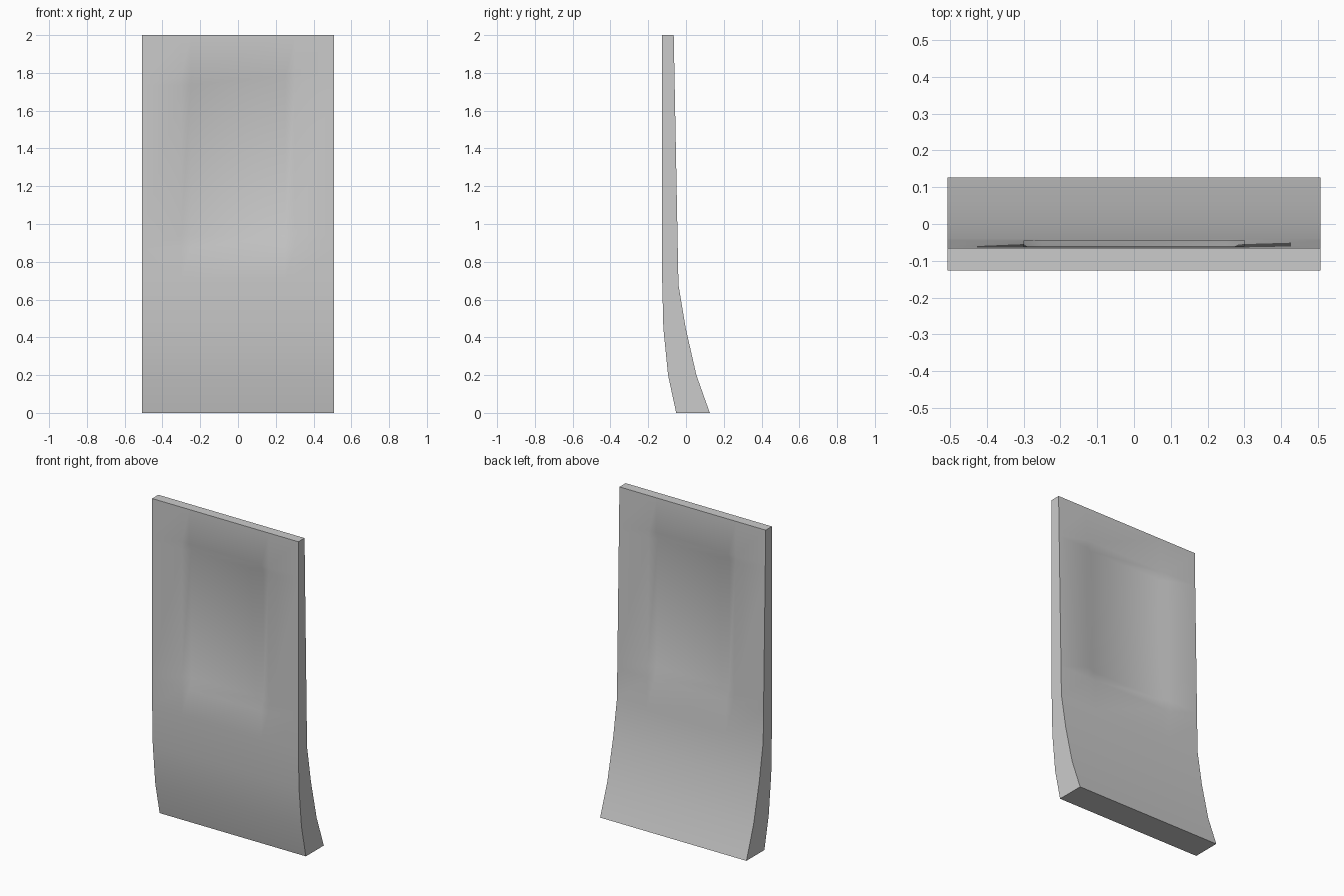
import bpy, bmesh

if "Cube" in bpy.data.objects:
    bpy.data.objects.remove(bpy.data.objects["Cube"])

# Curved panel side profiles as (z, y)
FRONT = [(0, -0.052), (0.2, -0.095), (0.45, -0.12), (0.7, -0.126), (2, -0.126)]
BACK = [(0, 0.126), (0.2, 0.055), (0.45, -0.002), (0.68, -0.04), (2, -0.065)]
XS = [-0.507, -0.3, -0.25, 0.25, 0.3, 0.507]
RECESS_Z = [0.87, 0.94, 1.735, 1.785]
DEPTH = 0.02


def lerp_profile(profile, z):
    for (z0, y0), (z1, y1) in zip(profile, profile[1:]):
        if z <= z1:
            return y0 + (y1 - y0) * (z - z0) / (z1 - z0)
    return profile[-1][1]


def surface(bm, profile, inward, flip):
    """Grid of vertices following the profile, with a sunken rectangle."""
    zs = sorted([p[0] for p in profile] + RECESS_Z)
    rows = []
    for z in zs:
        row = []
        for x in XS:
            y = lerp_profile(profile, z)
            if abs(x) < 0.26 and 0.93 < z < 1.75:
                y += inward * DEPTH
            row.append(bm.verts.new((x, y, z)))
        rows.append(row)
    for a, b in zip(rows, rows[1:]):
        for i in range(len(XS) - 1):
            f = [a[i], a[i + 1], b[i + 1], b[i]]
            bm.faces.new(f[::-1] if flip else f)
    return rows


bm = bmesh.new()
front = surface(bm, FRONT, 1, False)
back = surface(bm, BACK, -1, True)

# Side, top and bottom edges joining the two surfaces
for k in (0, -1):
    for i in range(len(XS) - 1):
        bm.faces.new((front[k][i], front[k][i + 1], back[k][i + 1], back[k][i]))
    for r in range(len(front) - 1):
        bm.faces.new((front[r][k], front[r + 1][k], back[r + 1][k], back[r][k]))
bmesh.ops.recalc_face_normals(bm, faces=bm.faces)

mesh = bpy.data.meshes.new("curved_panel")
bm.to_mesh(mesh)
bm.free()
panel = bpy.data.objects.new("curved_panel", mesh)
bpy.context.collection.objects.link(panel)
bpy.context.view_layer.objects.active = panel
panel.select_set(True)
bpy.ops.object.shade_smooth_by_angle(angle=0.7)
